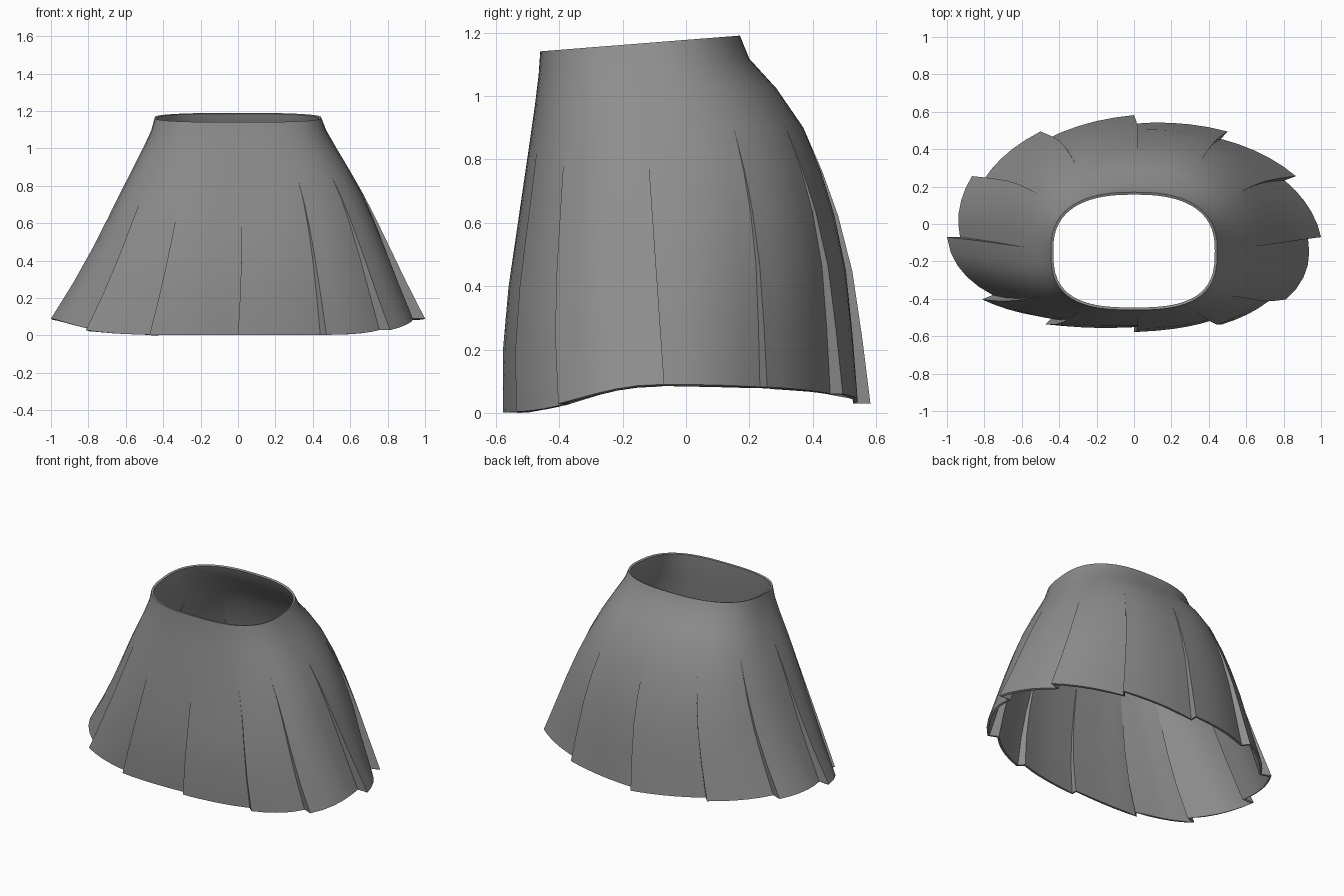
import bpy, bmesh, math

if "Cube" in bpy.data.objects:
    bpy.data.objects.remove(bpy.data.objects["Cube"])

# Rows from waist to hem: height fraction, half width, front y, back y
ROWS = [
    (1.00, 0.445, -0.460, 0.170),
    (0.935, 0.468, -0.465, 0.200),
    (0.85, 0.515, -0.477, 0.285),
    (0.74, 0.580, -0.495, 0.370),
    (0.62, 0.650, -0.515, 0.430),
    (0.50, 0.715, -0.535, 0.480),
    (0.35, 0.795, -0.560, 0.525),
    (0.18, 0.890, -0.577, 0.555),
    (0.00, 1.000, -0.578, 0.582),
]
# Pleat edges, clockwise seen from above, starting at the centre back
EDGES = [90, 60, 30, 0, -38, -65, -90, -115, -142, -180, -210, -240, -270]
STEPS = 5            # columns per pleat
PLEAT_TOP = 0.70     # height fraction where pleats open
PLEAT_DEPTH = 0.07


def spow(v, e):
    return math.copysign(abs(v) ** e, v)


def skirt_point(row, angle, inset):
    """Point on the skirt; inset 0..1 is how far under the pleat edge it lies."""
    f, half, front, back = row
    a = math.radians(angle)
    c, s = math.cos(a), math.sin(a)
    mid = -0.07 - 0.075 * f
    n = (2.0 if s > 0 else 2.3) + 0.5 * f
    depth = back - mid if s > 0 else mid - front
    k = 1 - inset * PLEAT_DEPTH * max(0, 1 - f / PLEAT_TOP)
    x = k * half * spow(c, 2 / n) + 0.02 * math.sin(math.pi * f)
    y = mid + k * depth * spow(s, 2 / n)
    top = 1.177 + 0.079 * y
    hem = 0.03 + 0.06 * abs(c) if s > 0 else 0.002 + 0.088 * abs(c) ** 5
    return x, y, hem + f * (top - hem)


# Columns: each pleat runs from tucked under to its proud edge
columns = []
for a0, a1 in zip(EDGES, EDGES[1:]):
    for i in range(STEPS + 1):
        t = i / STEPS
        columns.append((a0 + (a1 - a0) * t, 1 - t))

# Pleated cloth shell
bm = bmesh.new()
grid = [[bm.verts.new(skirt_point(r, a, k)) for a, k in columns] for r in ROWS]
count = len(columns)
for upper, lower in zip(grid, grid[1:]):
    for i in range(count):
        j = (i + 1) % count
        bm.faces.new((upper[i], upper[j], lower[j], lower[i]))
bmesh.ops.remove_doubles(bm, verts=bm.verts, dist=0.0005)
mesh = bpy.data.meshes.new("pleated_skirt")
bm.to_mesh(mesh)
bm.free()
skirt = bpy.data.objects.new("pleated_skirt", mesh)
bpy.context.collection.objects.link(skirt)

# Cloth colour
cloth = bpy.data.materials.new("grey_cloth")
cloth.diffuse_color = (0.27, 0.27, 0.27, 1)
cloth.use_nodes = True
cloth.node_tree.nodes["Principled BSDF"].inputs["Base Color"].default_value = cloth.diffuse_color
mesh.materials.append(cloth)

# Cloth thickness, then smooth shading with sharp folds
bpy.context.view_layer.objects.active = skirt
skirt.select_set(True)
solid = skirt.modifiers.new("thickness", 'SOLIDIFY')
solid.thickness = 0.014
solid.offset = -1
bpy.ops.object.modifier_apply(modifier=solid.name)
bpy.ops.object.shade_smooth_by_angle(angle=math.radians(35))
